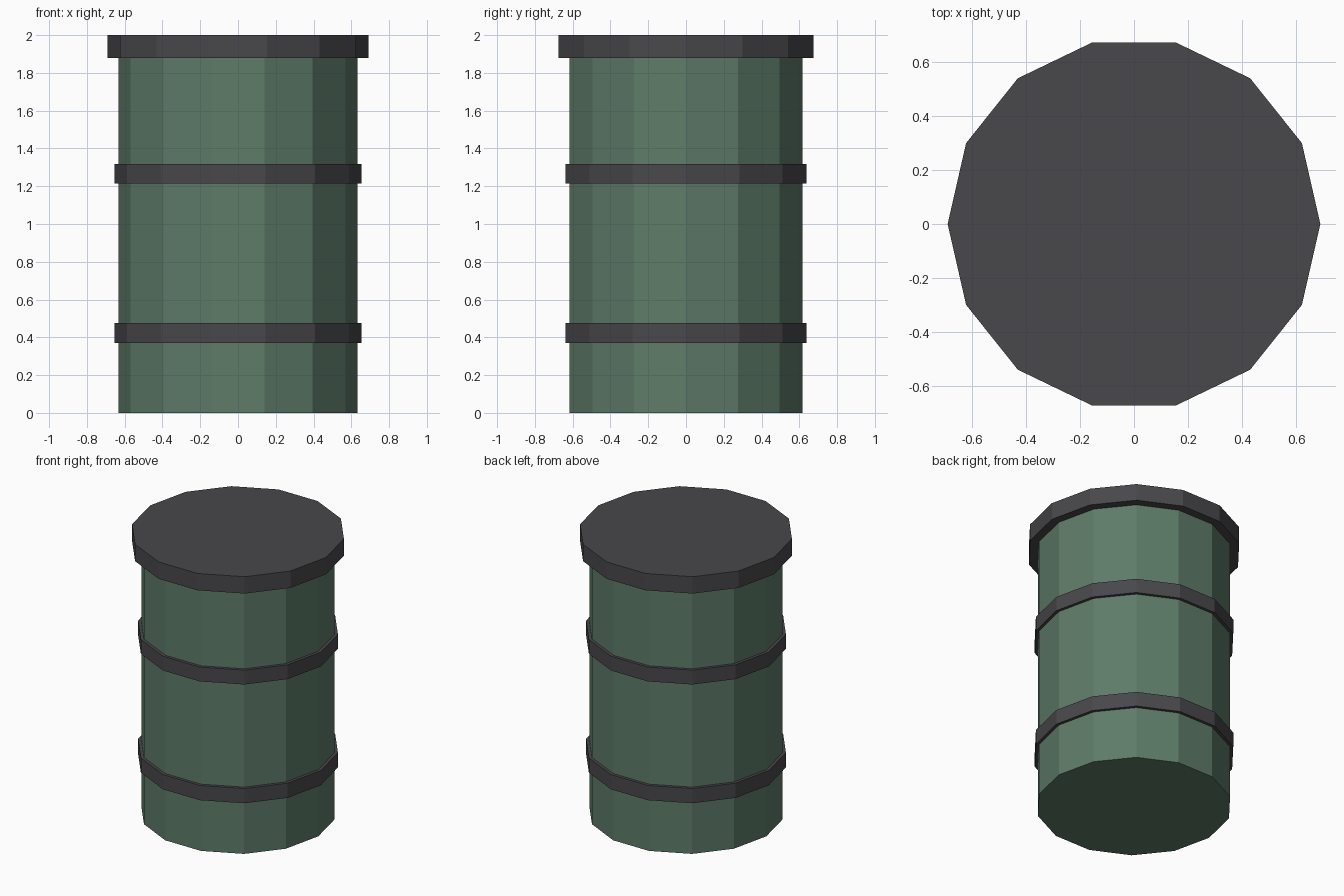
import bpy
import math

if "Cube" in bpy.data.objects:
    bpy.data.objects.remove(bpy.data.objects["Cube"])

SIDES = 14


def material(name, rgb):
    mat = bpy.data.materials.new(name)
    mat.diffuse_color = (*rgb, 1)
    mat.use_nodes = True
    mat.node_tree.nodes["Principled BSDF"].inputs["Base Color"].default_value = mat.diffuse_color
    return mat


def drum_section(name, radius, z0, z1, mat):
    # Flat-faced prism with a corner on the x axis
    bpy.ops.mesh.primitive_cylinder_add(
        vertices=SIDES, radius=radius, depth=z1 - z0,
        location=(0, 0, (z0 + z1) / 2), rotation=(0, 0, math.pi / 2))
    obj = bpy.context.object
    obj.name = name
    obj.data.materials.append(mat)
    return obj


green = material("green_paint", (0.11, 0.2, 0.14))
dark = material("dark_metal", (0.065, 0.063, 0.07))

# Barrel body
drum_section("body", 0.632, 0.0, 1.89, green)

# Two hoops around the body
for name, z0, z1 in (("lower_hoop", 0.37, 0.475), ("upper_hoop", 1.215, 1.317)):
    drum_section(name, 0.653, z0, z1, dark)

# Overhanging lid
drum_section("lid", 0.692, 1.88, 2.0, dark)
